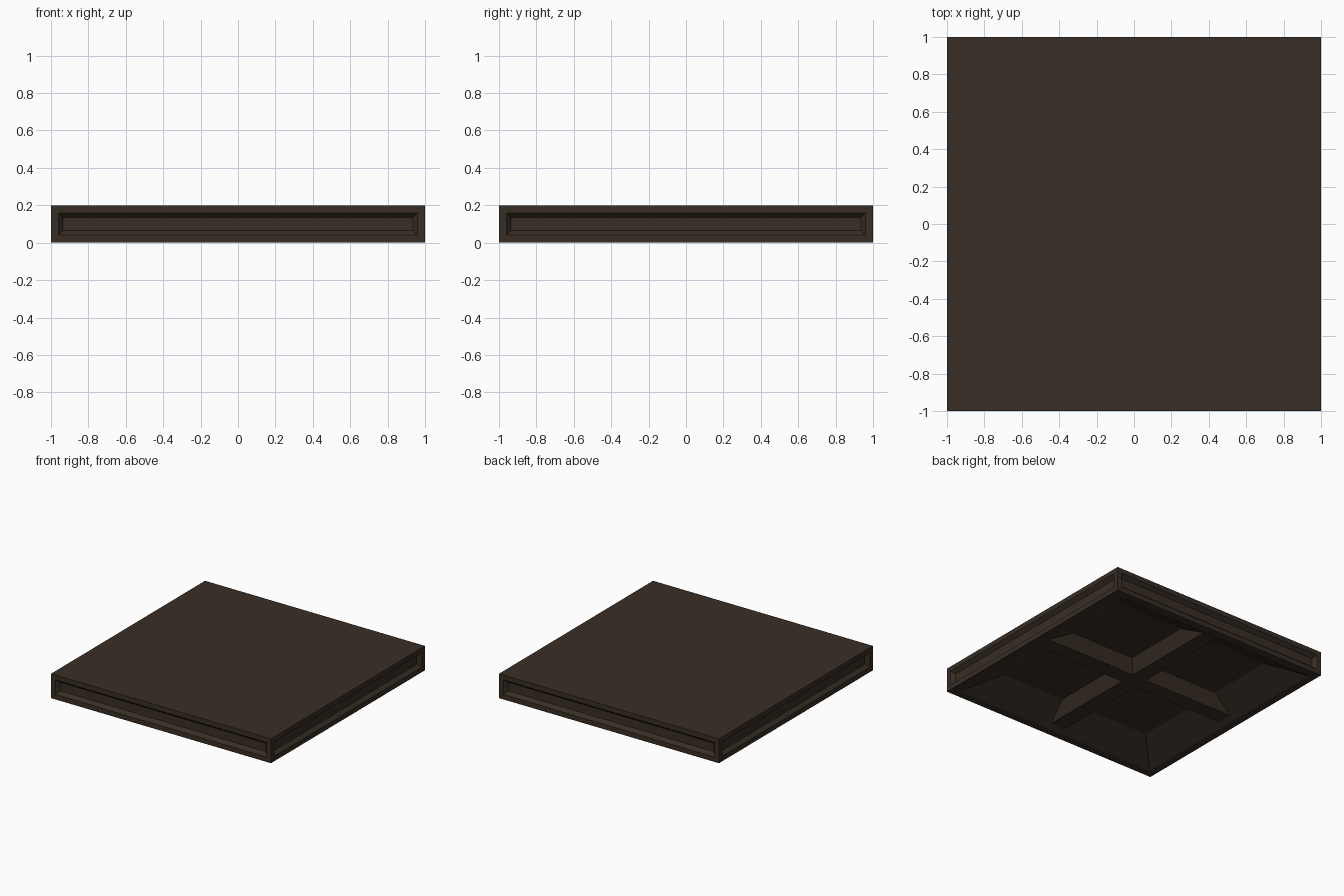
import bpy, bmesh
from mathutils import Matrix

if "Cube" in bpy.data.objects:
    bpy.data.objects.remove(bpy.data.objects["Cube"])

wood = bpy.data.materials.new("dark_brown")
wood.diffuse_color = (0.0395, 0.0275, 0.0178, 1)
wood.use_nodes = True
wood.node_tree.nodes["Principled BSDF"].inputs["Base Color"].default_value = wood.diffuse_color


def finish(bm, name):
    me = bpy.data.meshes.new(name)
    bm.to_mesh(me)
    bm.free()
    me.materials.append(wood)
    ob = bpy.data.objects.new(name, me)
    bpy.context.collection.objects.link(ob)
    return ob


def box(sx, sy, z0, z1):
    bm = bmesh.new()
    bmesh.ops.create_cube(bm, size=1)
    for v in bm.verts:
        v.co = (v.co.x * sx, v.co.y * sy, z1 if v.co.z > 0 else z0)
    bm.normal_update()
    return bm


# Slab with recessed panels on each side and a sloped hollow underneath
bm = box(2, 2, 0, 0.2)
sides = [f for f in bm.faces if abs(f.normal.z) < 0.5]
under = [f for f in bm.faces if f.normal.z < -0.5]
bmesh.ops.inset_individual(bm, faces=sides, thickness=0.04, use_even_offset=True)
bmesh.ops.inset_individual(bm, faces=sides, thickness=0.025, depth=-0.03, use_even_offset=True)
bmesh.ops.inset_individual(bm, faces=under, thickness=0.065, use_even_offset=True)
bmesh.ops.inset_individual(bm, faces=under, thickness=0.24, depth=-0.125, use_even_offset=True)
finish(bm, "slab")

# Crossed tapered ribs in the hollow, ends buried in the sloped walls
for name, turn in (("rib_across", 0), ("rib_along", 1)):
    bm = box(1.786, 0.25, 0.022, 0.13)
    for v in bm.verts:
        if v.co.z < 0.05:
            v.co.y *= 0.52
    if turn:
        bm.transform(Matrix.Rotation(1.5707963, 4, 'Z'))
    finish(bm, name)
